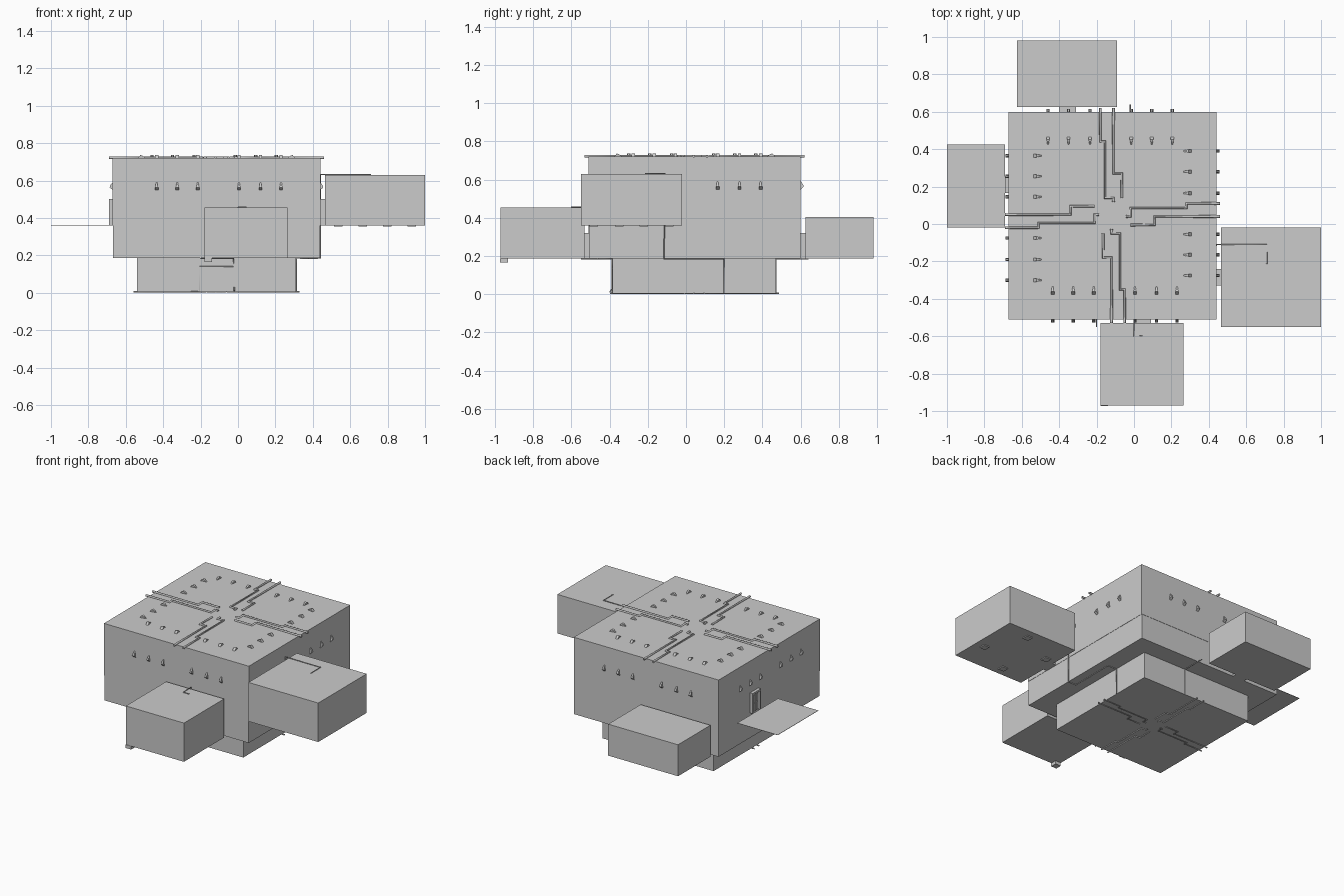
import bpy, bmesh, math
from mathutils import Matrix, Vector

if "Cube" in bpy.data.objects:
    bpy.data.objects.remove(bpy.data.objects["Cube"])

CX, CY = -0.115, 0.045          # centre of the stacked main block


def finish(bm, name):
    bmesh.ops.recalc_face_normals(bm, faces=bm.faces)
    me = bpy.data.meshes.new(name)
    bm.to_mesh(me)
    bm.free()
    ob = bpy.data.objects.new(name, me)
    bpy.context.collection.objects.link(ob)
    return ob


def add_box(bm, x, y, z):
    """Box from (min, max) pairs."""
    size = Vector((x[1] - x[0], y[1] - y[0], z[1] - z[0]))
    mid = Vector((sum(x) / 2, sum(y) / 2, sum(z) / 2))
    bmesh.ops.create_cube(bm, size=1, matrix=Matrix.Translation(mid) @ Matrix.Diagonal((*size, 1)))


def box(name, x, y, z):
    bm = bmesh.new()
    add_box(bm, x, y, z)
    return finish(bm, name)


def pipes(name, paths, radius, sides=2):
    """Round pipes with mitred corners along point paths."""
    cu = bpy.data.curves.new(name, 'CURVE')
    cu.dimensions = '3D'
    cu.bevel_depth = radius
    cu.bevel_resolution = sides - 1
    cu.use_fill_caps = True
    for path in paths:
        sp = cu.splines.new('POLY')
        sp.points.add(len(path) - 1)
        for p, co in zip(sp.points, path):
            p.co = (*co, 1)
    ob = bpy.data.objects.new(name, cu)
    bpy.context.collection.objects.link(ob)
    return ob


def turn(x, y, k):
    """Quarter turns about the block centre."""
    for _ in range(k):
        x, y = y, -x
    return CX + x, CY + y


# Main block: base, lower storey and upper storey with a fine seam
box("base_block", (-0.54, 0.31), (-0.385, 0.47), (0.005, 0.187))
box("lower_storey", (-0.668, 0.438), (-0.508, 0.598), (0.187, 0.36))
box("upper_storey", (-0.67, 0.44), (-0.51, 0.60), (0.36, 0.72))

# Side rooms and the thin open platform
box("front_room", (-0.18, 0.265), (-0.97, -0.53), (0.187, 0.455))
box("right_room", (0.465, 1.0), (-0.55, -0.02), (0.36, 0.63))
box("back_room", (-0.625, -0.09), (0.625, 0.98), (0.187, 0.405))
box("left_platform", (-1.0, -0.69), (-0.02, 0.425), (0.359, 0.361))

# Short passages between the block and the rooms
box("front_passage", (0.0, 0.09), (-0.532, -0.505), (0.187, 0.32))
box("back_passage", (-0.40, -0.31), (0.595, 0.628), (0.187, 0.32))
box("right_passage", (0.435, 0.468), (-0.33, -0.24), (0.36, 0.50))

# Left doorway: frame, two recessed leaves with raised panels
bm = bmesh.new()
add_box(bm, (-0.69, -0.665), (0.165, 0.177), (0.36, 0.50))
add_box(bm, (-0.69, -0.665), (0.243, 0.255), (0.36, 0.50))
add_box(bm, (-0.69, -0.665), (0.177, 0.243), (0.487, 0.50))
finish(bm, "door_frame")
bm = bmesh.new()
for y in (0.177, 0.211):
    add_box(bm, (-0.677, -0.665), (y, y + 0.032), (0.36, 0.487))
    for z in (0.37, 0.43):
        add_box(bm, (-0.681, -0.675), (y + 0.006, y + 0.026), (z, z + 0.048))
finish(bm, "door_leaves")

# Pinwheel feet under the right room, one foot under the front room
bm = bmesh.new()
for k in range(4):
    x, y = 0.197, -0.065
    for _ in range(k):
        x, y = y, -x
    x, y = x + 0.7325, y - 0.285
    add_box(bm, (x - 0.022, x + 0.022), (y - 0.022, y + 0.022), (0.354, 0.361))
finish(bm, "right_room_feet")
box("front_room_foot", (-0.18, -0.138), (-0.973, -0.93), (0.165, 0.188))

# Paired conduits on the roof, repeated each quarter turn
run_a = [(-.065, .575), (-.065, .395), (-.04, .395), (-.04, .095), (.005, .095), (.005, .072)]
run_b = [(.005, .575), (.005, .225), (.05, .225), (.05, .095)]
roof, under = [], []
for k in range(4):
    for run in (run_a, run_b):
        roof.append([(*turn(x, y, k), 0.722) for x, y in run])
        under.append([(*turn(x * 0.77, y * 0.77, k), 0.0045) for x, y in run])
pipes("roof_conduits", roof, 0.0075)
pipes("base_conduits", under, 0.0045)

# Thin wires climbing the walls and reaching the rooms
pipes("wall_wires", [
    [(-.25, -.387, .006), (-.205, -.387, .006), (-.205, -.387, .14), (-.025, -.387, .14),
     (-.025, -.387, .184), (-.025, -.46, .184), (-.2, -.46, .184), (-.2, -.55, .184)],
    [(.312, .2, .005), (.312, .2, .184), (.38, .2, .184), (.38, -.115, .184),
     (.441, -.115, .184), (.441, -.11, .632), (.71, -.11, .632), (.71, -.215, .632)],
    [(-.02, .472, .005), (-.02, .472, .184), (-.02, .64, .184)],
    [(0, -.511, .187), (0, -.511, .457), (0, -.6, .457), (.045, -.6, .457)],
    [(-.02, -.40, .01), (-.02, -.387, .03)],
], 0.003)

# Small wedge lamps on the roof and on every wall
def wedge(bm, m):
    """Lamp lying along local y, rising in local z."""
    prof = [(-0.022, 0), (-0.007, 0.017), (0.004, 0.014), (0.022, 0)]
    width = [0.009, 0.009, 0.006, 0.003]
    rows = [[bm.verts.new(m @ Vector((s * w, y, z - 0.001))) for (y, z), w in zip(prof, width)]
            for s in (-1, 1)]
    bm.faces.new(rows[0])
    bm.faces.new(rows[1])
    for i in range(4):
        j = (i + 1) % 4
        bm.faces.new((rows[0][i], rows[0][j], rows[1][j], rows[1][i]))


bm = bmesh.new()
for k in range(4):
    spin = Matrix.Translation((CX, CY, 0)) @ Matrix.Rotation(k * math.pi / 2, 4, 'Z')
    for x in (-.32, -.21, -.10, .12, .235, .345):
        wedge(bm, spin @ Matrix.Translation((x, -.40, .72)))
        wedge(bm, spin @ Matrix.Translation((x, -.555, .57)) @ Matrix.Rotation(math.pi / 2, 4, 'X'))
finish(bm, "wedge_lamps")
